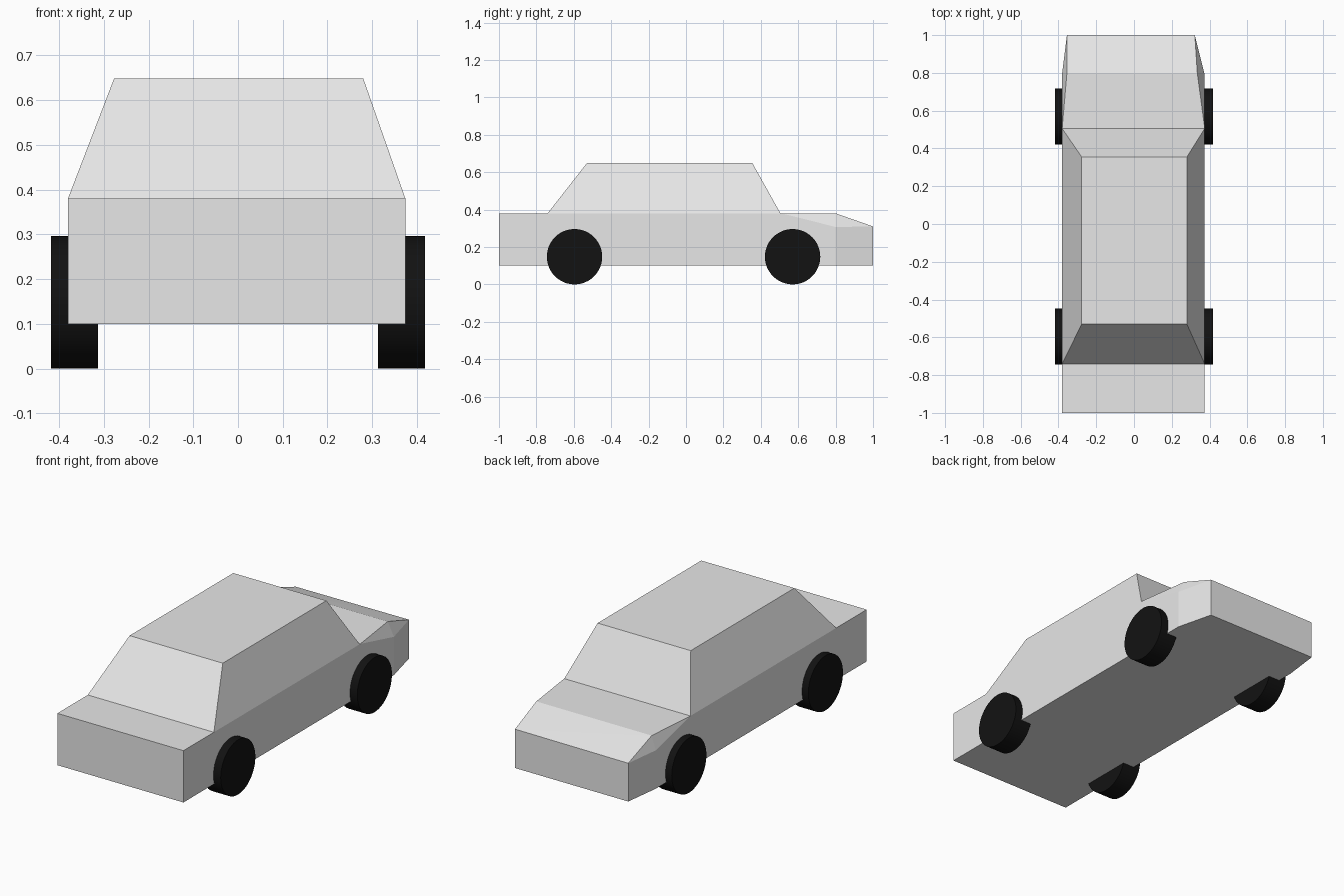
import bpy, bmesh, math
from mathutils import Matrix

cube = bpy.data.objects.get("Cube")
if cube:
    bpy.data.objects.remove(cube, do_unlink=True)


def make_material(name, value):
    mat = bpy.data.materials.new(name)
    mat.use_nodes = True
    color = (value, value, value, 1)
    mat.diffuse_color = color
    mat.node_tree.nodes["Principled BSDF"].inputs["Base Color"].default_value = color
    return mat


def add_object(name, bm, mat):
    bmesh.ops.recalc_face_normals(bm, faces=bm.faces)
    mesh = bpy.data.meshes.new(name)
    bm.to_mesh(mesh)
    bm.free()
    mesh.materials.append(mat)
    obj = bpy.data.objects.new(name, mesh)
    bpy.context.collection.objects.link(obj)
    return obj


paint = make_material("light grey paint", 0.8)
rubber = make_material("black rubber", 0.006)

# Lower body: cross-sections from front to back, tapering at the low end
# y, shoulder min x, shoulder max x, top min x, top max x, top z
SECTIONS = [
    (-1.0, -0.38, 0.374, -0.38, 0.374, 0.38),
    (0.51, -0.38, 0.374, -0.38, 0.374, 0.38),
    (0.80, -0.38, 0.372, -0.355, 0.335, 0.38),
    (1.0, -0.355, 0.322, -0.355, 0.322, 0.31),
]
FLOOR, SHOULDER = 0.1, 0.307
bm = bmesh.new()
rings = []
for y, x0, x1, t0, t1, top in SECTIONS:
    shoulder = min(SHOULDER, top)
    points = [(x1, FLOOR), (x1, shoulder), (t1, top),
              (t0, top), (x0, shoulder), (x0, FLOOR)]
    rings.append([bm.verts.new((x, y, z)) for x, z in points])
for near, far in zip(rings, rings[1:]):
    for j in range(6):
        k = (j + 1) % 6
        if j < 3:
            bm.faces.new((near[j], far[j], near[k]))
            bm.faces.new((far[j], far[k], near[k]))
        else:
            bm.faces.new((near[j], far[j], far[k]))
            bm.faces.new((near[j], far[k], near[k]))
bm.faces.new(rings[0])
bm.faces.new(rings[-1])
bmesh.ops.remove_doubles(bm, verts=bm.verts, dist=0.005)
bmesh.ops.dissolve_limit(bm, angle_limit=0.002, verts=bm.verts, edges=bm.edges)
add_object("lower_body", bm, paint)


# Cabin: tapered block standing on the body
def rectangle(bm, x0, x1, y0, y1, z):
    return [bm.verts.new((x, y, z)) for x, y in ((x0, y0), (x1, y0), (x1, y1), (x0, y1))]


bm = bmesh.new()
base = rectangle(bm, -0.38, 0.374, -0.74, 0.505, 0.38)
roof = rectangle(bm, -0.277, 0.28, -0.53, 0.355, 0.648)
bm.faces.new(roof)
for i in range(4):
    k = (i + 1) % 4
    bm.faces.new((base[i], base[k], roof[k], roof[i]))
add_object("cabin", bm, paint)

# Wheels
RADIUS, WIDTH = 0.148, 0.105
for end, y in (("front", -0.596), ("back", 0.57)):
    for side, sign in (("left", 1), ("right", -1)):
        bm = bmesh.new()
        place = Matrix.Translation((sign * 0.365, y, RADIUS)) @ Matrix.Rotation(math.pi / 2, 4, 'Y')
        bmesh.ops.create_cone(bm, cap_ends=True, segments=48, radius1=RADIUS,
                              radius2=RADIUS, depth=WIDTH, matrix=place)
        wheel = add_object(f"{end}_{side}_wheel", bm, rubber)
        bpy.ops.object.select_all(action='DESELECT')
        wheel.select_set(True)
        bpy.context.view_layer.objects.active = wheel
        bpy.ops.object.shade_smooth_by_angle(angle=math.radians(30))
